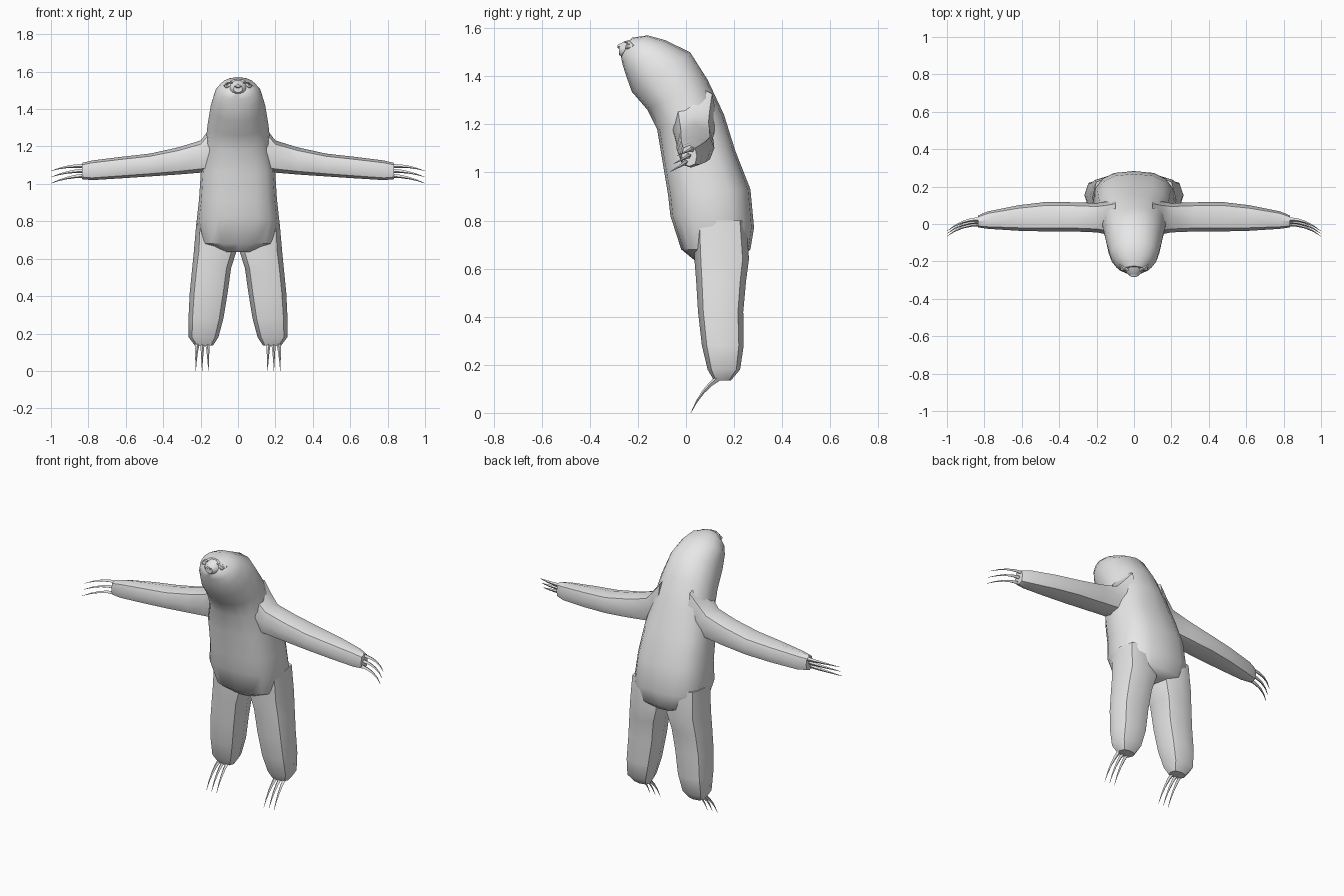
import bpy, bmesh, math
from mathutils import Vector

cube = bpy.data.objects.get("Cube")
if cube:
    bpy.data.objects.remove(cube, do_unlink=True)

grey = bpy.data.materials.new("plain grey")
grey.use_nodes = True
grey.diffuse_color = (0.8, 0.8, 0.8, 1)
grey.node_tree.nodes["Principled BSDF"].inputs["Base Color"].default_value = (0.8, 0.8, 0.8, 1)


def oval(centre, u, v, count, power):
    """Rounded-box ring spanned by the half-axes u and v."""
    ring = []
    for i in range(count):
        a = 2 * math.pi * i / count
        c, s = math.cos(a), math.sin(a)
        ring.append(centre + u * math.copysign(abs(c) ** (2 / power), c)
                    + v * math.copysign(abs(s) ** (2 / power), s))
    return ring


def loft(name, rings, angle=40):
    """Skin a list of equal rings and cap both ends."""
    bm = bmesh.new()
    rows = [[bm.verts.new(p) for p in ring] for ring in rings]
    n = len(rows[0])
    for a, b in zip(rows, rows[1:]):
        for i in range(n):
            j = (i + 1) % n
            bm.faces.new((a[i], a[j], b[j], b[i]))
    bm.faces.new(rows[0])
    bm.faces.new(rows[-1])
    bmesh.ops.recalc_face_normals(bm, faces=bm.faces)
    mesh = bpy.data.meshes.new(name)
    bm.to_mesh(mesh)
    bm.free()
    mesh.materials.append(grey)
    obj = bpy.data.objects.new(name, mesh)
    bpy.context.collection.objects.link(obj)
    bpy.ops.object.select_all(action="DESELECT")
    obj.select_set(True)
    bpy.context.view_layer.objects.active = obj
    bpy.ops.object.shade_smooth_by_angle(angle=math.radians(angle))
    return obj


def claw(name, root, bend, tip, radius):
    """Tapered four-sided claw along a bent path."""
    root, bend, tip = Vector(root), Vector(bend), Vector(tip)
    rings = []
    for i in range(5):
        t = i / 4
        p = root * (1 - t) ** 2 + bend * 2 * t * (1 - t) + tip * t * t
        d = ((bend - root) * (1 - t) + (tip - bend) * t).normalized()
        u = d.cross(Vector((0, 1, 0.3))).normalized()
        r = radius * (1 - 0.93 * t)
        rings.append(oval(p, u * r, d.cross(u) * r, 4, 2))
    loft(name, rings)


# Torso and head: front (y, z), back (y, z), half width
BODY = [
    (0.035, 0.635, 0.235, 0.65, 0.09),
    (-0.02, 0.68, 0.268, 0.68, 0.19),
    (-0.065, 0.82, 0.283, 0.77, 0.222),
    (-0.075, 0.91, 0.268, 0.93, 0.208),
    (-0.10, 1.06, 0.205, 1.09, 0.198),
    (-0.12, 1.18, 0.158, 1.24, 0.175),
    (-0.16, 1.26, 0.09, 1.385, 0.162),
    (-0.225, 1.335, 0.017, 1.50, 0.146),
    (-0.25, 1.405, -0.087, 1.55, 0.127),
    (-0.264, 1.45, -0.16, 1.57, 0.10),
    (-0.27, 1.48, -0.225, 1.56, 0.055),
]
rings = []
for k, (fy, fz, by, bz, w) in enumerate(BODY):
    front, back = Vector((0, fy, fz)), Vector((0, by, bz))
    power = 2.6 if k < 5 else 2.2
    rings.append(oval((front + back) / 2, Vector((w, 0, 0)), (back - front) / 2, 16, power))
loft("torso_and_head", rings)

# Muzzle and nose
MUZZLE = [(-0.22, 1.51, 0.055, 0.048), (-0.26, 1.51, 0.042, 0.036), (-0.278, 1.508, 0.024, 0.02)]
loft("muzzle", [oval(Vector((0, y, z)), Vector((w, 0, 0)), Vector((0, 0, h)), 10, 2)
                for y, z, w, h in MUZZLE])
loft("nose", [oval(Vector((0, y, 1.524)), Vector((w, 0, 0)), Vector((0, 0, w * 0.6)), 6, 2)
              for y, w in ((-0.255, 0.024), (-0.276, 0.022), (-0.284, 0.012))])

# Mouth crease
loft("mouth", [oval(Vector((x, -0.272 + abs(x) * 0.35, 1.492 + abs(x) * 0.15)),
                    Vector((0, 0.006, 0)), Vector((0, 0, 0.004)), 4, 2)
               for x in (-0.03, -0.015, 0, 0.015, 0.03)])

# Leg rows: z, inner x, outer x, front y, back y
LEG = [
    (0.80, 0.05, 0.222, 0.03, 0.25),
    (0.64, 0.008, 0.236, 0.035, 0.262),
    (0.55, 0.037, 0.245, 0.042, 0.25),
    (0.42, 0.055, 0.258, 0.05, 0.238),
    (0.28, 0.078, 0.265, 0.066, 0.24),
    (0.18, 0.105, 0.264, 0.09, 0.225),
    (0.135, 0.134, 0.23, 0.116, 0.187),
]
# Arm rows: x, front y, back y, bottom z, top z
ARM = [
    (0.10, -0.05, 0.13, 1.08, 1.36),
    (0.15, -0.055, 0.12, 1.06, 1.295),
    (0.20, -0.045, 0.112, 1.06, 1.232),
    (0.32, -0.04, 0.116, 1.05, 1.195),
    (0.47, -0.04, 0.118, 1.04, 1.162),
    (0.62, -0.036, 0.10, 1.03, 1.145),
    (0.78, -0.026, 0.068, 1.02, 1.125),
    (0.835, -0.018, 0.045, 1.025, 1.112),
]

for side, s in (("left", 1), ("right", -1)):
    loft(side + "_leg", [oval(Vector((s * (a + b) / 2, (f + k) / 2, z)),
                              Vector(((b - a) / 2, 0, 0)), Vector((0, (k - f) / 2, 0)), 8, 2.6)
                         for z, a, b, f, k in LEG])
    loft(side + "_arm", [oval(Vector((s * x, (f + k) / 2, (lo + hi) / 2)),
                              Vector((0, (k - f) / 2, 0)), Vector((0, 0, (hi - lo) / 2)), 8, 2.6)
                         for x, f, k, lo, hi in ARM])

    # Three claws on each hand and foot
    for i in range(3):
        o = i - 1
        claw(f"{side}_hand_claw_{i + 1}",
             (s * 0.825, 0.012 + 0.014 * o, 1.07 + 0.026 * o),
             (s * 0.92, 0.012 + 0.014 * o, 1.068 + 0.03 * o),
             (s * 1.0, -0.052 + 0.014 * o, 1.036 + 0.033 * o), 0.012)
        claw(f"{side}_foot_claw_{i + 1}",
             (s * (0.19 + 0.027 * o), 0.135, 0.145),
             (s * (0.192 + 0.032 * o), 0.065, 0.10),
             (s * (0.192 + 0.034 * o), 0.02, 0.0), 0.012)

    # Eye and brow ridge
    loft(side + "_eye", [oval(Vector((s * 0.058, y, 1.522)), Vector((w, 0, 0)),
                              Vector((0, 0, w * 0.7)), 8, 2)
                         for y, w in ((-0.225, 0.016), (-0.246, 0.015), (-0.252, 0.007))])
    loft(side + "_brow", [oval(Vector((s * x, y, z)), Vector((0, 0.008, 0)),
                               Vector((0, 0, 0.005)), 4, 2)
                          for x, y, z in ((0.03, -0.248, 1.542), (0.055, -0.236, 1.54),
                                          (0.078, -0.218, 1.525))])
